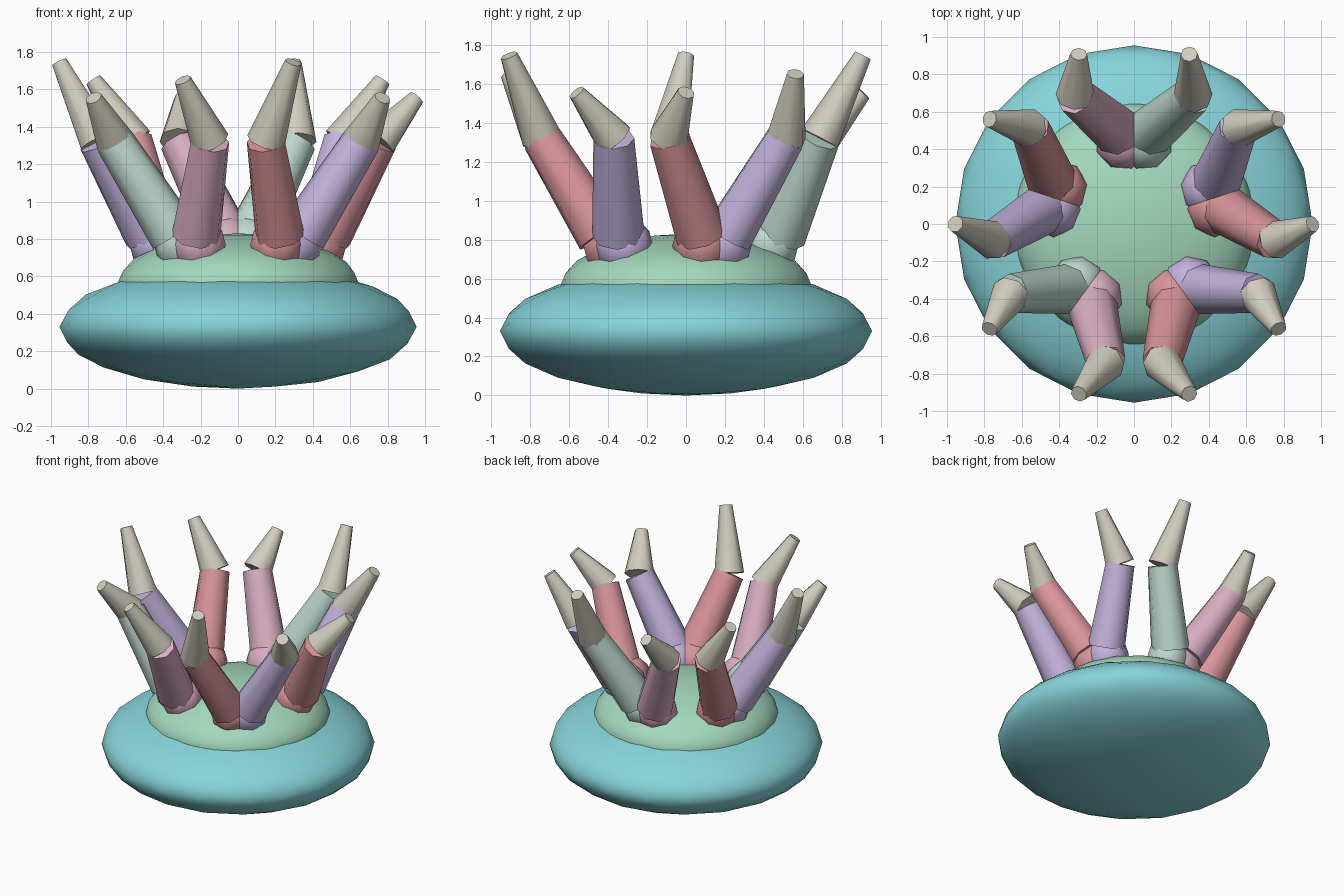
import bpy, math
from mathutils import Vector

cube = bpy.data.objects.get("Cube")
if cube:
    bpy.data.objects.remove(cube)


def material(name, r, g, b):
    m = bpy.data.materials.new(name)
    m.use_nodes = True
    m.diffuse_color = (r, g, b, 1)
    m.node_tree.nodes["Principled BSDF"].inputs["Base Color"].default_value = (r, g, b, 1)
    return m


aqua = material("aqua", .24, .66, .70)
mint = material("mint", .37, .69, .51)
bone = material("bone", .64, .61, .52)
arm_colours = [
    material("coral red", .69, .30, .33),
    material("lavender", .55, .45, .72),
    material("pale green", .51, .69, .60),
    material("dusty pink", .69, .42, .54),
]


def finish(name, mat):
    ob = bpy.context.object
    ob.name = name
    ob.data.materials.append(mat)
    bpy.ops.object.shade_smooth_by_angle(angle=math.radians(55))
    return ob


def ellipsoid(name, mat, z, radius, height):
    bpy.ops.mesh.primitive_ico_sphere_add(subdivisions=3, radius=1, location=(0, 0, z))
    bpy.context.object.scale = (radius, radius, height)
    return finish(name, mat)


def segment(name, mat, start, end, r1, r2):
    """Tapered eight-sided tube between two points."""
    axis = end - start
    bpy.ops.mesh.primitive_cone_add(
        vertices=8, radius1=r1, radius2=r2, depth=axis.length,
        location=(start + end) / 2, rotation=axis.to_track_quat('Z', 'Y').to_euler())
    return finish(name, mat)


# Body: wide flattened base with a smaller dome on top
ellipsoid("body", aqua, .33, .955, .33)
ellipsoid("dome", mint, .55, .65, .28)

# Ring of ten arms that zigzag sideways, mirrored from one to the next
COUNT = 10
for i in range(COUNT):
    angle = math.tau * i / COUNT
    side = 1 if i % 2 == 0 else -1
    out = Vector((math.cos(angle), math.sin(angle), 0))
    across = Vector((-out.y, out.x, 0)) * side

    def joint(r, t, z):
        return out * r + across * t + Vector((0, 0, z))

    colour = arm_colours[i % 4]
    elbow = joint(.75, -.087, 1.32)

    # Rounded knuckle sunk into the dome
    bpy.ops.mesh.primitive_uv_sphere_add(
        segments=8, ring_count=6, radius=.15,
        location=joint(.43, .08, .77), rotation=(0, 0, angle))
    finish(f"arm_knuckle_{i + 1}", colour)

    segment(f"arm_shaft_{i + 1}", colour, joint(.48, .08, .82), elbow, .135, .105)
    tip = joint(.955, 0, 1.555 + .095 * (i % 3))
    segment(f"arm_tip_{i + 1}", bone, elbow, tip, .105, .045)
